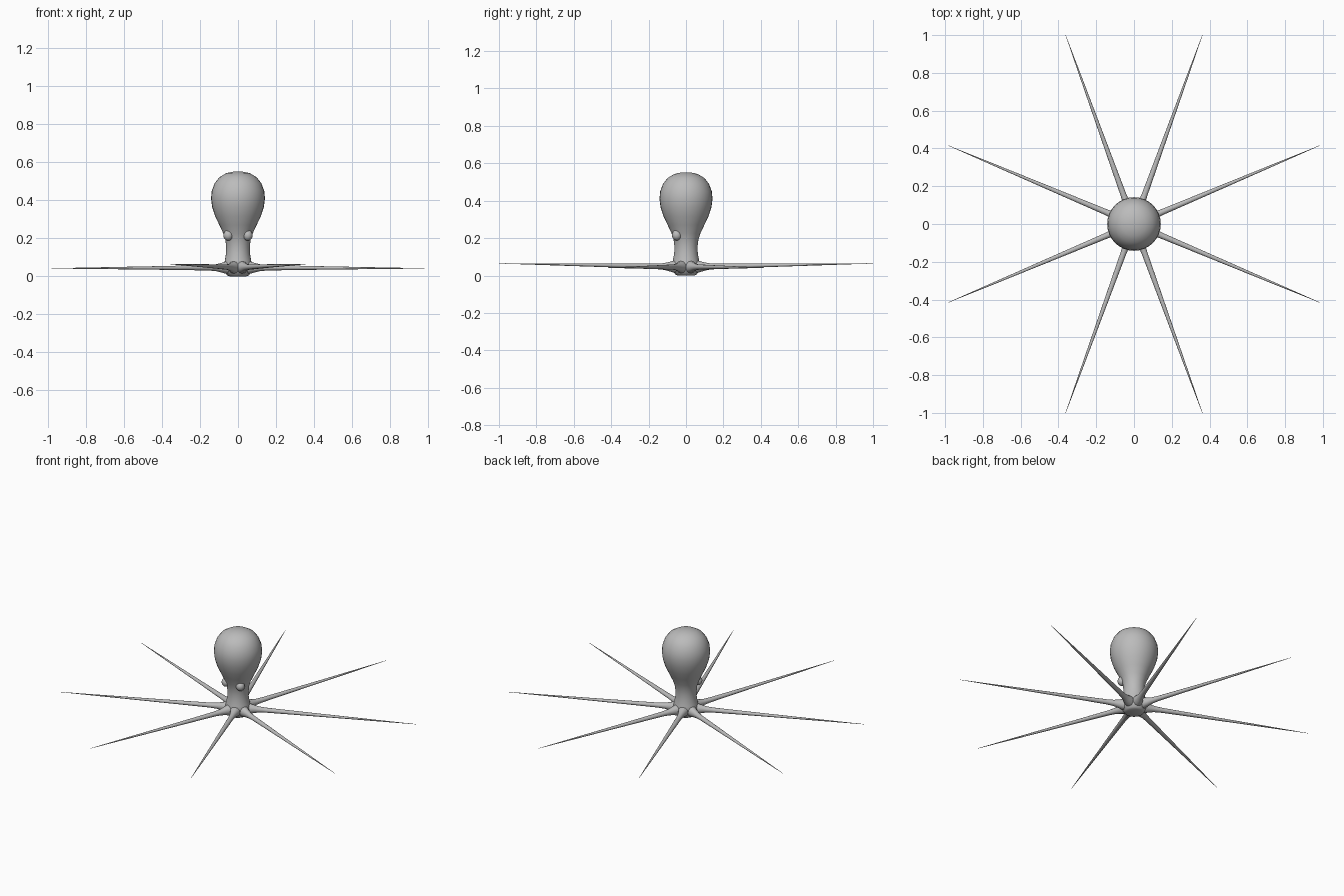
import bpy, bmesh
from math import sin, cos, pi
from mathutils import Vector

cube = bpy.data.objects.get("Cube")
if cube:
    bpy.data.objects.remove(cube)

grey = bpy.data.materials.new("soft grey skin")
grey.use_nodes = True
grey.diffuse_color = (0.5, 0.5, 0.5, 1)
grey.node_tree.nodes["Principled BSDF"].inputs["Base Color"].default_value = (0.5, 0.5, 0.5, 1)


def loft(name, rings, sides):
    """Skin a tube over (centre, axis_a, axis_b) rings and cap both ends."""
    bm = bmesh.new()
    loops = [[bm.verts.new(c + a * cos(2 * pi * i / sides) + b * sin(2 * pi * i / sides))
              for i in range(sides)] for c, a, b in rings]
    for lo, hi in zip(loops, loops[1:]):
        for i in range(sides):
            j = (i + 1) % sides
            bm.faces.new((lo[i], lo[j], hi[j], hi[i]))
    bm.faces.new(loops[0][::-1])
    bm.faces.new(loops[-1])
    bmesh.ops.recalc_face_normals(bm, faces=bm.faces)
    mesh = bpy.data.meshes.new(name)
    bm.to_mesh(mesh)
    bm.free()
    mesh.materials.append(grey)
    mesh.shade_smooth()
    obj = bpy.data.objects.new(name, mesh)
    bpy.context.collection.objects.link(obj)
    return obj


# Bulbous mantle, neck and flared foot as one turned profile: (radius, height)
profile = [(0.045, 0.0), (0.058, 0.006), (0.072, 0.03), (0.076, 0.055), (0.069, 0.085),
           (0.063, 0.12), (0.062, 0.155), (0.066, 0.19), (0.077, 0.225), (0.098, 0.27),
           (0.12, 0.315), (0.136, 0.365), (0.142, 0.41), (0.138, 0.45), (0.123, 0.49),
           (0.098, 0.522), (0.062, 0.543), (0.025, 0.551), (0.004, 0.552)]
loft("body", [(Vector((0, 0, z)), Vector((r, 0, 0)), Vector((0, r, 0)))
              for r, z in profile], 32)

# Eight straight arms, flared at the root: (distance, half width, half height)
sections = [(0.03, 0.036, 0.036), (0.07, 0.03, 0.032), (0.095, 0.023, 0.025),
            (0.125, 0.018, 0.018), (0.17, 0.0155, 0.0145), (0.3, 0.0135, 0.012),
            (0.55, 0.0095, 0.008), (0.8, 0.0055, 0.0045), (1.064, 0.0008, 0.0008)]


def arm(name, tip):
    flat = Vector((tip.x, tip.y, 0))
    out = flat.normalized()
    side = Vector((-out.y, out.x, 0))
    rings = []
    for d, w, h in sections:
        t = d / sections[-1][0]
        centre = flat * t + Vector((0, 0, 0.046 + (tip.z - 0.046) * t))
        rings.append((centre, side * w, Vector((0, 0, h))))
    loft(name, rings, 12)


for sx, lr in ((1, "left"), (-1, "right")):
    for sy, fb in ((-1, "front"), (1, "back")):
        arm(f"{fb}_{lr}_side_arm", Vector((sx * 0.982, sy * 0.415, 0.042)))
        arm(f"{fb}_{lr}_long_arm", Vector((sx * 0.362, sy * 1.0, 0.065)))

    # Eye bump set into the front of the neck
    bpy.ops.mesh.primitive_uv_sphere_add(segments=20, ring_count=12, radius=0.026,
                                         location=(sx * 0.051, -0.049, 0.216))
    eye = bpy.context.object
    eye.name = f"{lr}_eye"
    eye.scale.z = 1.1
    eye.data.materials.append(grey)
    bpy.ops.object.shade_smooth()
